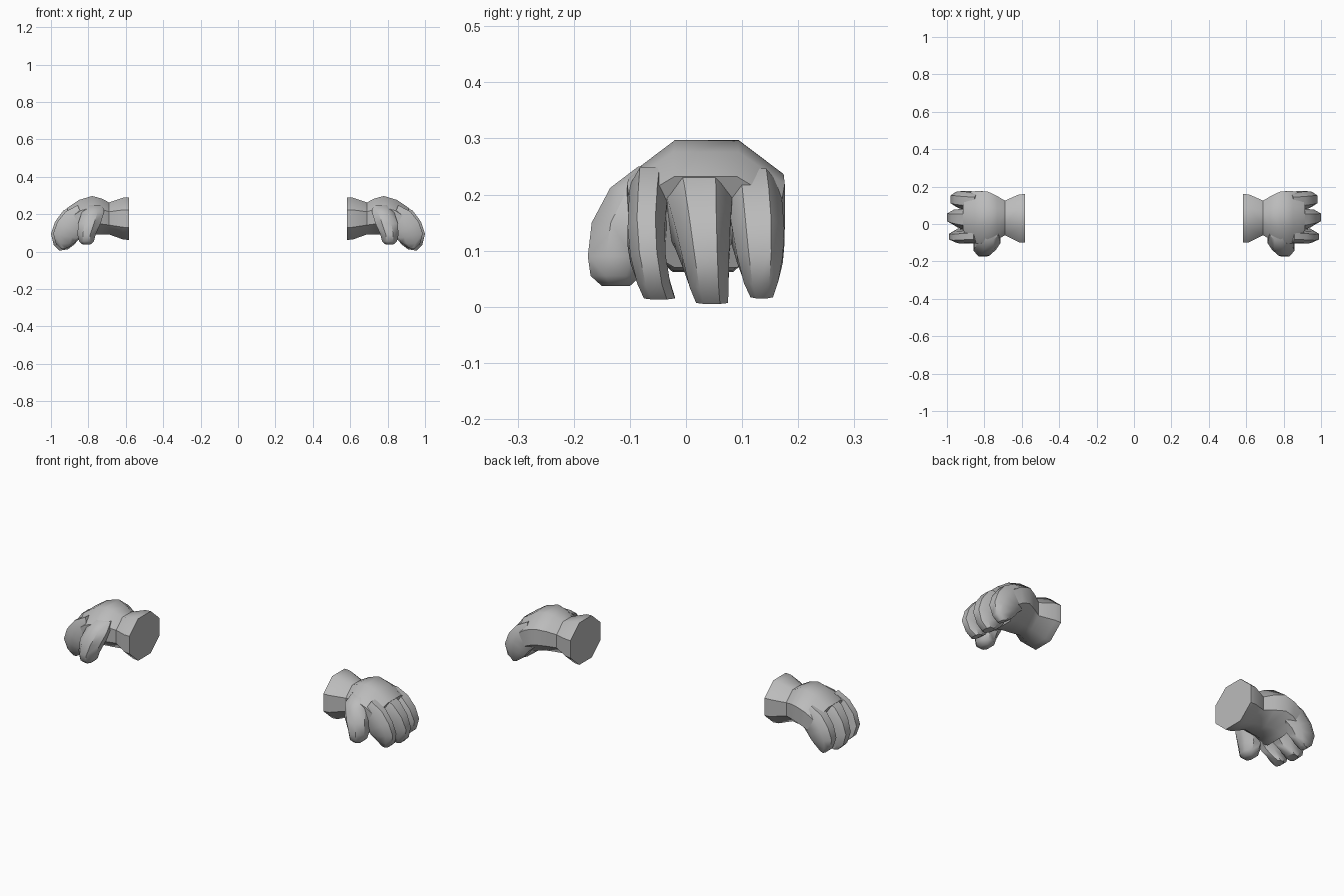
import bpy, bmesh, math
from mathutils import Vector

cube = bpy.data.objects.get("Cube")
if cube:
    bpy.data.objects.remove(cube, do_unlink=True)

grey = bpy.data.materials.new("glove_grey")
grey.use_nodes = True
COLOR = (0.5, 0.5, 0.5, 1)
grey.diffuse_color = COLOR
grey.node_tree.nodes["Principled BSDF"].inputs["Base Color"].default_value = COLOR


def loft(name, rings, side):
    """Skin a closed shell through rings of points; side mirrors it in x."""
    bm = bmesh.new()
    loops = [[bm.verts.new((p.x * side, p.y, p.z)) for p in ring] for ring in rings]
    n = len(loops[0])
    for a, b in zip(loops, loops[1:]):
        for i in range(n):
            j = (i + 1) % n
            bm.faces.new((a[i], a[j], b[j], b[i]))
    bm.faces.new(loops[0])
    bm.faces.new(loops[-1])
    bmesh.ops.recalc_face_normals(bm, faces=bm.faces)
    mesh = bpy.data.meshes.new(name)
    bm.to_mesh(mesh)
    bm.free()
    mesh.materials.append(grey)
    obj = bpy.data.objects.new(name, mesh)
    bpy.context.collection.objects.link(obj)
    bpy.ops.object.select_all(action='DESELECT')
    obj.select_set(True)
    bpy.context.view_layer.objects.active = obj
    bpy.ops.object.shade_smooth_by_angle(angle=math.radians(42))


def oval(center, u, v, n, power=1.0):
    """Ring around center with half axes u and v; power under 1 squares it."""
    pts = []
    for i in range(n):
        a = math.tau * (i + 0.5) / n
        c, s = math.cos(a), math.sin(a)
        pts.append(center + u * math.copysign(abs(c) ** power, c)
                   + v * math.copysign(abs(s) ** power, s))
    # Stretch so the flats reach the full half axes
    k = 1 / math.cos(math.pi / n) ** power
    return [center + (p - center) * k for p in pts]


def section(tx, tz, bx, bz, y0, y1, n, power):
    """Ring between a top point, a bottom point and two y limits."""
    top, bottom = Vector((tx, 0, tz)), Vector((bx, 0, bz))
    mid = (top + bottom) / 2 + Vector((0, (y0 + y1) / 2, 0))
    return oval(mid, Vector((0, (y1 - y0) / 2, 0)), (top - bottom) / 2, n, power)


# Cuff, wrist and palm: top x, z, bottom x, z, y limits
PALM = [
    (.583, .290, .583, .062, -.10, .16),
    (.615, .288, .615, .065, -.098, .158),
    (.69, .263, .69, .092, -.06, .125),
    (.73, .284, .74, .092, -.085, .150),
    (.78, .297, .79, .09, -.10, .174),
    (.85, .276, .82, .08, -.105, .176),
    (.915, .232, .84, .07, -.10, .170),
]

# Shared finger curl: top x, z, bottom x, z
CURL = [
    (.87, .256, .80, .12),
    (.935, .218, .82, .10),
    (.978, .160, .84, .082),
    (1.0, .095, .855, .062),
    (.985, .035, .875, .038),
    (.955, .005, .91, .012),
]

# Each finger: y limits at knuckle, middle and tip, then reach and lift offsets
FINGERS = {
    "index_finger": ((-.10, -.03), (-.105, -.04), (-.075, -.02), -.012, .008),
    "middle_finger": ((-.045, .085), (-.012, .077), (.018, .075), 0, 0),
    "little_finger": ((.07, .168), (.085, .177), (.115, .155), -.018, .01),
}

# Thumb: z, center x, y, half widths x, y
THUMB = [
    (.25, .77, -.035, .045, .05),
    (.212, .775, -.08, .06, .055),
    (.15, .795, -.11, .06, .058),
    (.09, .81, -.12, .048, .055),
    (.055, .81, -.125, .04, .045),
    (.037, .81, -.125, .02, .025),
]


def lerp(a, b, t):
    return a + (b - a) * t


for label, side in (("left", 1), ("right", -1)):
    loft(label + "_palm", [section(*r, 8, 1.0) for r in PALM], side)

    for finger, (knuckle, middle, tip, reach, lift) in FINGERS.items():
        rings = []
        for i, (tx, tz, bx, bz) in enumerate(CURL):
            t = i / (len(CURL) - 1) * 2
            first, second = (knuckle, middle) if t <= 1 else (middle, tip)
            f = t if t <= 1 else t - 1
            y0, y1 = (lerp(first[k], second[k], f) for k in (0, 1))
            rings.append(section(tx + reach, tz + lift * (t - 1), bx, bz + lift,
                                 y0, y1, 8, .8))
        loft(f"{label}_{finger}", rings, side)

    loft(label + "_thumb",
         [oval(Vector((x, y, z)), Vector((rx, 0, 0)), Vector((0, ry, 0)), 8)
          for z, x, y, rx, ry in THUMB], side)
